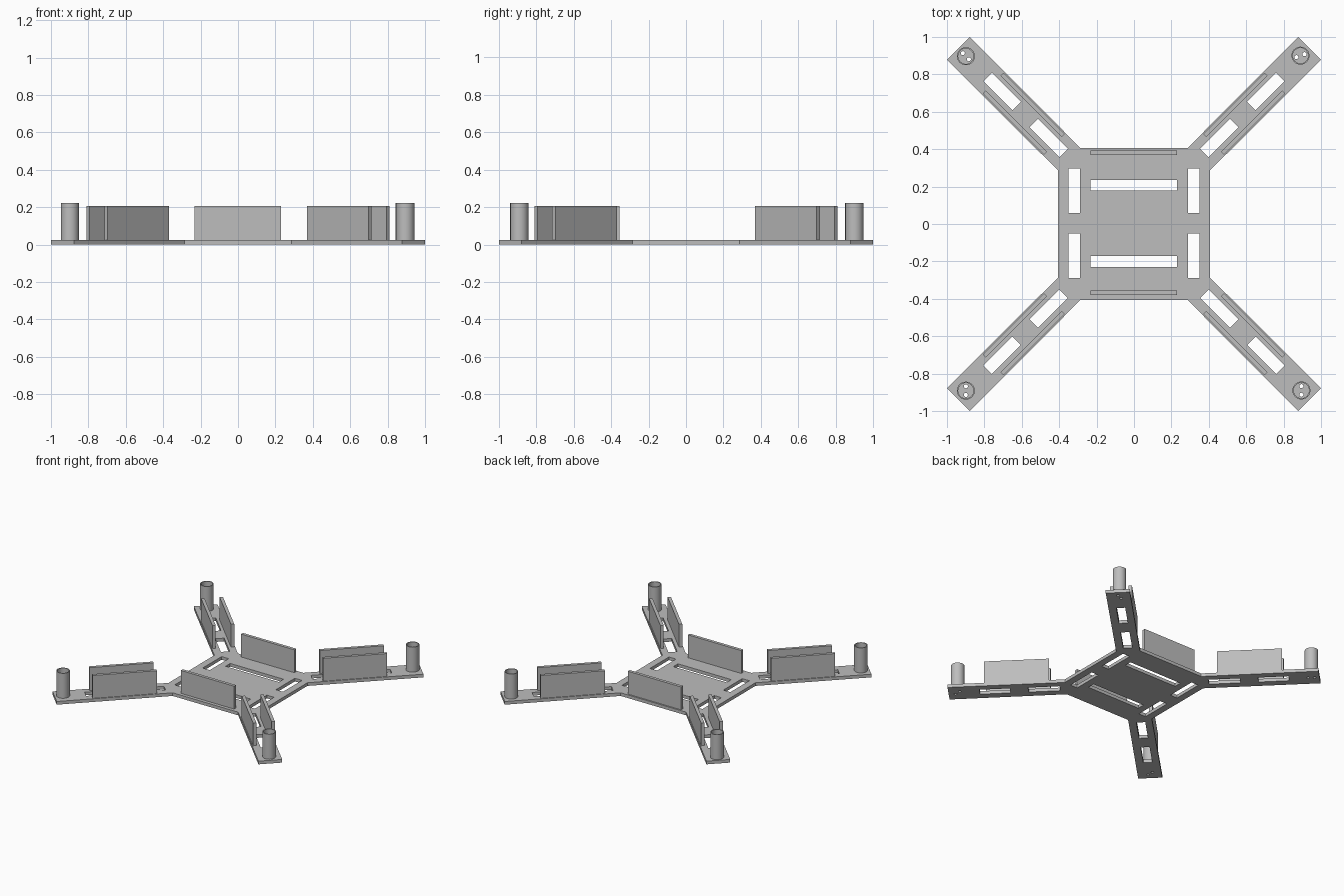
import bpy
from math import sin, cos, pi, radians, sqrt

if "Cube" in bpy.data.objects:
    bpy.data.objects.remove(bpy.data.objects["Cube"], do_unlink=True)

# Single grey plastic
grey = bpy.data.materials.new("grey plastic")
COLOUR = (0.51, 0.51, 0.51, 1)
grey.diffuse_color = COLOUR
grey.use_nodes = True
grey.node_tree.nodes["Principled BSDF"].inputs["Base Color"].default_value = COLOUR

PLATE = 0.025      # plate thickness
FIN_TOP = 0.205
POST_TOP = 0.222


def rect(x0, x1, y0, y1):
    return [(x0, y0), (x1, y0), (x1, y1), (x0, y1)]


def circle(cx, cy, r, n):
    return [(cx + r * cos(2 * pi * i / n), cy + r * sin(2 * pi * i / n)) for i in range(n)]


def on_arm(loop, sx, sy):
    """Map (distance along arm, sideways offset) to plan coordinates."""
    return [(sx * (d + p) / sqrt(2), sy * (d - p) / sqrt(2) + 0.003) for d, p in loop]


def slab(name, loops, z0, z1, smooth=False):
    """Extrude a filled outline; loops inside the first become holes."""
    curve = bpy.data.curves.new(name, "CURVE")
    curve.dimensions = "2D"
    curve.fill_mode = "BOTH"
    curve.extrude = (z1 - z0) / 2
    for loop in loops:
        spline = curve.splines.new("POLY")
        spline.points.add(len(loop) - 1)
        for point, (x, y) in zip(spline.points, loop):
            point.co = (x, y, 0, 1)
        spline.use_cyclic_u = True
    source = bpy.data.objects.new(name + " outline", curve)
    bpy.context.collection.objects.link(source)
    bpy.context.view_layer.update()
    graph = bpy.context.evaluated_depsgraph_get()
    mesh = bpy.data.meshes.new_from_object(source.evaluated_get(graph))
    bpy.data.objects.remove(source, do_unlink=True)
    bpy.data.curves.remove(curve)

    obj = bpy.data.objects.new(name, mesh)
    obj.location.z = (z0 + z1) / 2
    bpy.context.collection.objects.link(obj)
    mesh.materials.clear()
    mesh.materials.append(grey)
    bpy.ops.object.select_all(action="DESELECT")
    bpy.context.view_layer.objects.active = obj
    obj.select_set(True)
    # Weld the caps to the walls
    bpy.ops.object.mode_set(mode="EDIT")
    bpy.ops.mesh.select_all(action="SELECT")
    bpy.ops.mesh.remove_doubles(threshold=0.0001)
    bpy.ops.mesh.normals_make_consistent(inside=False)
    bpy.ops.object.mode_set(mode="OBJECT")
    if smooth:
        bpy.ops.object.shade_smooth_by_angle(angle=radians(35))
    else:
        bpy.ops.object.shade_flat()
    return obj


# Plate outline: square body with four diagonal arms
quarter = [(0.405, 0.285), (1.0, 0.878), (0.878, 1.0), (0.285, 0.405)]
outline = (quarter
           + [(-x, y) for x, y in reversed(quarter)]
           + [(-x, -y) for x, y in quarter]
           + [(x, -y) for x, y in reversed(quarter)])
plate = [outline]

# Body slots
for y in (0.207, -0.201):
    plate.append(rect(-0.233, 0.231, y - 0.029, y + 0.029))
for x in (-0.319, 0.319):
    for y in (0.178, -0.17):
        plate.append(rect(x - 0.031, x + 0.031, y - 0.118, y + 0.118))

# Arms: name, side signs, post centre, direction between the wire holes
arms = [("back_left", 1, 1, (0.89, 0.9), 20),
        ("back_right", -1, 1, (-0.899, 0.897), -45),
        ("front_left", 1, -1, (0.895, -0.89), 90),
        ("front_right", -1, -1, (-0.899, -0.891), 90)]

for name, sx, sy, (cx, cy), turn in arms:
    # Slots and wire holes through the arm
    for d0, d1 in ((0.532, 0.758), (0.888, 1.107)):
        plate.append(on_arm(rect(d0, d1, -0.032, 0.032), sx, sy))
    for side in (-1, 1):
        a = radians(turn)
        plate.append(circle(cx + side * 0.023 * cos(a), cy + side * 0.023 * sin(a), 0.011, 12))

    # Upright fins along both edges
    for label, p in (("inner", -0.067), ("outer", 0.067)):
        fin = on_arm(rect(0.602, 1.066, p - 0.012, p + 0.012), sx, sy)
        fin = [(x, y - 0.003) for x, y in fin]
        slab(f"{name}_arm_{label}_fin", [fin], PLATE, FIN_TOP)

    # Hollow motor post
    slab(f"{name}_post", [circle(cx, cy, 0.048, 40), circle(cx, cy, 0.041, 40)],
         PLATE, POST_TOP, smooth=True)

slab("frame_plate", plate, 0, PLATE)

# Fins at the front and back of the body
for name, y in (("back_body_fin", 0.382), ("front_body_fin", -0.367)):
    slab(name, [rect(-0.233, 0.231, y - 0.012, y + 0.012)], PLATE, FIN_TOP)
